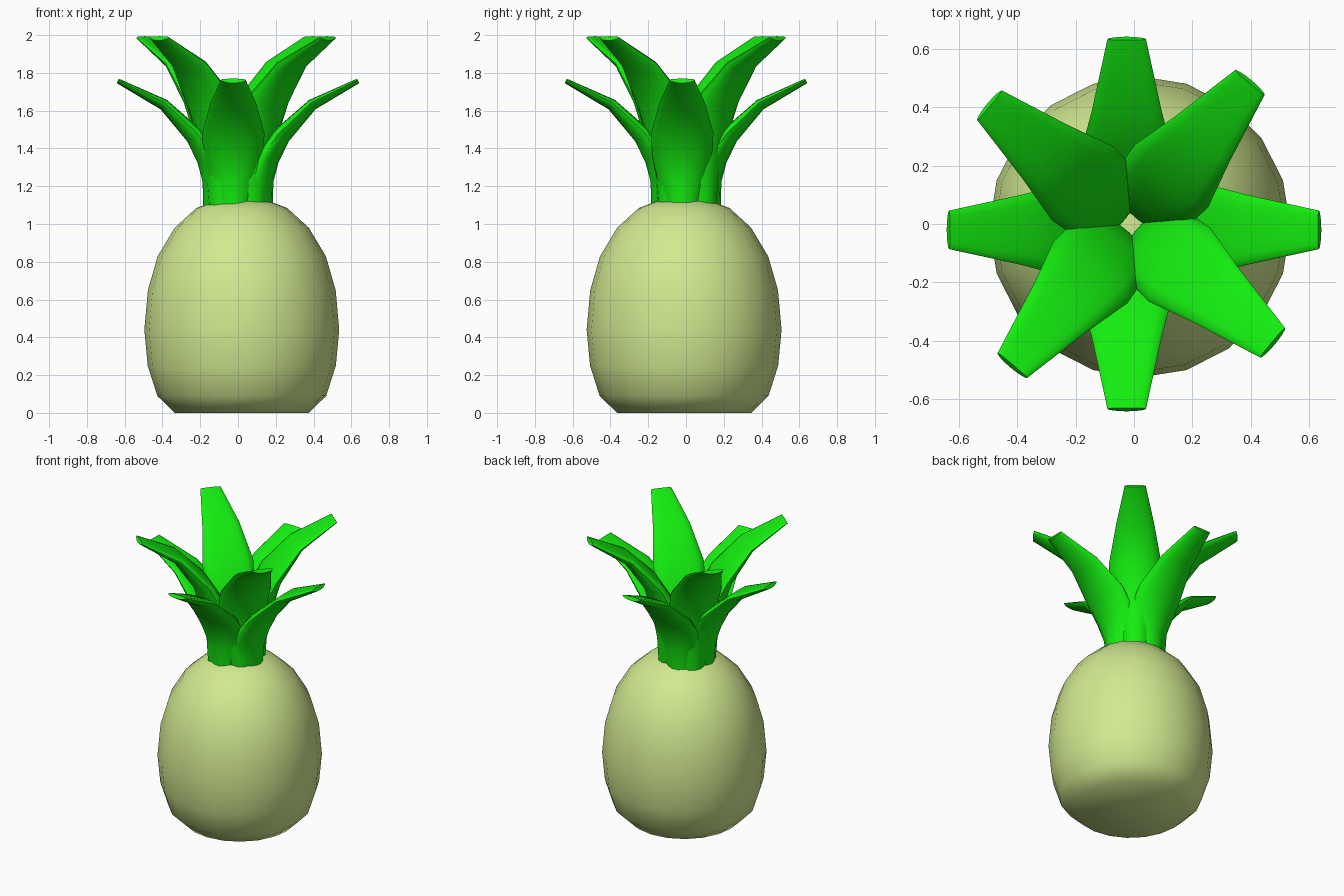
import bpy, bmesh, math
from mathutils import Vector, Matrix

if "Cube" in bpy.data.objects:
    bpy.data.objects.remove(bpy.data.objects["Cube"])


def material(name, rgb):
    m = bpy.data.materials.new(name)
    m.diffuse_color = (*rgb, 1)
    m.use_nodes = True
    m.node_tree.nodes["Principled BSDF"].inputs["Base Color"].default_value = m.diffuse_color
    return m


SKIN = material("fruit_skin", (0.64, 0.82, 0.28))
GREEN = material("leaf_green", (0.007, 0.85, 0.005))


def loft(name, rings, mat, sharp_angle):
    """Skin a list of equal-length point rings and cap both ends."""
    bm = bmesh.new()
    loops = [[bm.verts.new(p) for p in ring] for ring in rings]
    n = len(loops[0])
    for a, b in zip(loops, loops[1:]):
        for i in range(n):
            j = (i + 1) % n
            bm.faces.new((a[i], a[j], b[j], b[i]))
    bm.faces.new(loops[0][::-1])
    bm.faces.new(loops[-1])
    bmesh.ops.recalc_face_normals(bm, faces=bm.faces)
    mesh = bpy.data.meshes.new(name)
    bm.to_mesh(mesh)
    bm.free()
    obj = bpy.data.objects.new(name, mesh)
    bpy.context.collection.objects.link(obj)
    mesh.materials.append(mat)
    bpy.ops.object.select_all(action='DESELECT')
    obj.select_set(True)
    bpy.context.view_layer.objects.active = obj
    bpy.ops.object.shade_smooth_by_angle(angle=math.radians(sharp_angle))
    return obj


# Fruit body: 20-sided egg with a flat bottom, (radius, height)
BODY = [(0.355, 0), (0.447, 0.09), (0.498, 0.25), (0.516, 0.44), (0.497, 0.65),
        (0.445, 0.83), (0.355, 0.98), (0.24, 1.085), (0.12, 1.13)]
body_rings = [[(0.02 + r * math.cos(i * math.tau / 20),
                -0.01 + r * math.sin(i * math.tau / 20), z) for i in range(20)]
              for r, z in BODY]
loft("fruit_body", body_rings, SKIN, 80)

# Leaf sections: (distance out, height, half width, half thickness)
LOWER = [(0.10, 1.10, 0.10, 0.07), (0.105, 1.24, 0.135, 0.07),
         (0.145, 1.36, 0.16, 0.065), (0.225, 1.475, 0.165, 0.048),
         (0.39, 1.637, 0.12, 0.03), (0.635, 1.76, 0.066, 0.013)]
UPPER = [(0.09, 1.10, 0.10, 0.08), (0.095, 1.28, 0.125, 0.085),
         (0.13, 1.46, 0.155, 0.085), (0.225, 1.655, 0.165, 0.055),
         (0.39, 1.845, 0.12, 0.032), (0.635, 1.985, 0.066, 0.013)]


def leaf(name, sections, degrees, shift):
    """Curved, slightly cupped blade growing outward at the given heading."""
    turn = Matrix.Translation(shift) @ Matrix.Rotation(math.radians(degrees), 4, 'Z')
    mids = [Vector((r, 0, z)) for r, z, _, _ in sections]
    rings = []
    for k, (_, _, w, t) in enumerate(sections):
        along = (mids[min(k + 1, len(mids) - 1)] - mids[max(k - 1, 0)]).normalized()
        inner = Vector((-along.z, 0, along.x))
        ring = []
        for i in range(16):
            a = i * math.tau / 16
            c = math.cos(a)
            lift = t * math.sin(a) + 0.4 * t * (c * c - 0.5)
            ring.append(turn @ (mids[k] + inner * lift + Vector((0, w * c, 0))))
        rings.append(ring)
    loft(name, rings, GREEN, 50)


# Four low leaves on the axes, four tall leaves between them
for n in range(4):
    side = (0, -0.02, 0) if n % 2 == 0 else (-0.025, 0, 0)
    leaf(f"lower_leaf_{n + 1}", LOWER, 90 * n, side)
    leaf(f"upper_leaf_{n + 1}", UPPER, 50 + 90 * n, (-0.01, 0, 0))
